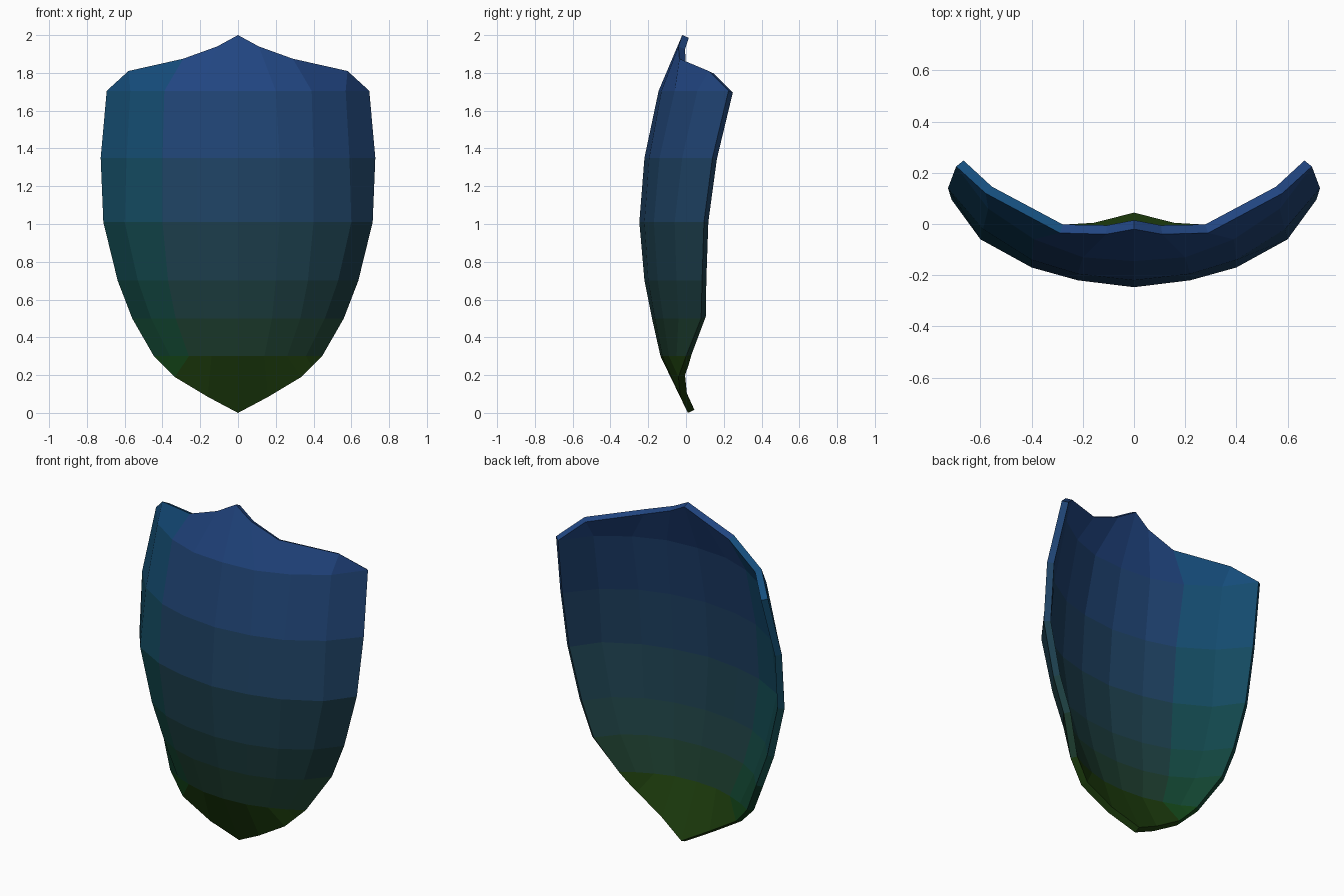
import bpy, bmesh

if "Cube" in bpy.data.objects:
    bpy.data.objects.remove(bpy.data.objects["Cube"])

# Right half of the front surface: each row runs from the centre line to the rim (x, y, z)
def level(z, pts):
    return [(x, y, z) for x, y in pts]

rows = [
    # pointed top rim, ending in the shoulder corner
    [(0, -.02, 2.0), (.11, -.04, 1.94), (.29, -.035, 1.875), (.58, .12, 1.81), (.695, .225, 1.705)],
    level(1.705, [(0, -.145), (.20, -.13), (.39, -.06), (.57, .06), (.695, .225)]),
    level(1.35, [(0, -.22), (.22, -.195), (.40, -.14), (.59, -.02), (.727, .14)]),
    level(1.01, [(0, -.247), (.22, -.22), (.40, -.17), (.60, -.06), (.713, .095)]),
    level(.70, [(0, -.22), (.20, -.20), (.37, -.15), (.53, -.05), (.637, .085)]),
    level(.50, [(0, -.18), (.18, -.165), (.33, -.12), (.46, -.04), (.56, .08)]),
    level(.30, [(0, -.135), (.14, -.125), (.26, -.09), (.36, -.05), (.445, 0)]),
    # pointed bottom rim
    [(0, .01, 0), (.16, -.03, .085), (.335, -.04, .19), (.39, -.02, .245), (.445, 0, .30)],
]

# Blue-to-green colour bands, slightly more teal on the left edge
def band_color(t, left):
    stops = [(.012, .045, .004), (.012, .05, .075), (.015, .06, .22)]
    a, b, f = (stops[0], stops[1], t * 2) if t < .5 else (stops[1], stops[2], t * 2 - 1)
    c = [p + (q - p) * f for p, q in zip(a, b)]
    if left:
        c = [c[0] * .5, c[1] * 1.25, c[2] * .9 + .005]
    return (*c, 1)

mesh = bpy.data.meshes.new("shield_plate")
BANDS = len(rows) - 1
for left in (False, True):
    for i in range(BANDS):
        m = bpy.data.materials.new(f"band_{i}_{'left' if left else 'main'}")
        m.diffuse_color = band_color(1 - i / (BANDS - 1), left)
        m.use_nodes = True
        m.node_tree.nodes["Principled BSDF"].inputs["Base Color"].default_value = m.diffuse_color
        mesh.materials.append(m)

# Curved plate skinned across the mirrored rows
bm = bmesh.new()
grid = []
for row in rows:
    full = [(-x, y, z) for x, y, z in reversed(row[1:])] + row
    grid.append([bm.verts.new(p) for p in full])
for i in range(BANDS):
    for j in range(len(grid[0]) - 1):
        f = bm.faces.new((grid[i][j], grid[i + 1][j], grid[i + 1][j + 1], grid[i][j + 1]))
        f.material_index = i + (BANDS if j < 2 else 0)
bmesh.ops.remove_doubles(bm, verts=bm.verts, dist=.001)
bm.to_mesh(mesh)
bm.free()

shield = bpy.data.objects.new("shield_plate", mesh)
bpy.context.collection.objects.link(shield)

# Plate thickness grows backwards
solid = shield.modifiers.new("thickness", 'SOLIDIFY')
solid.thickness = .038
solid.offset = -1
